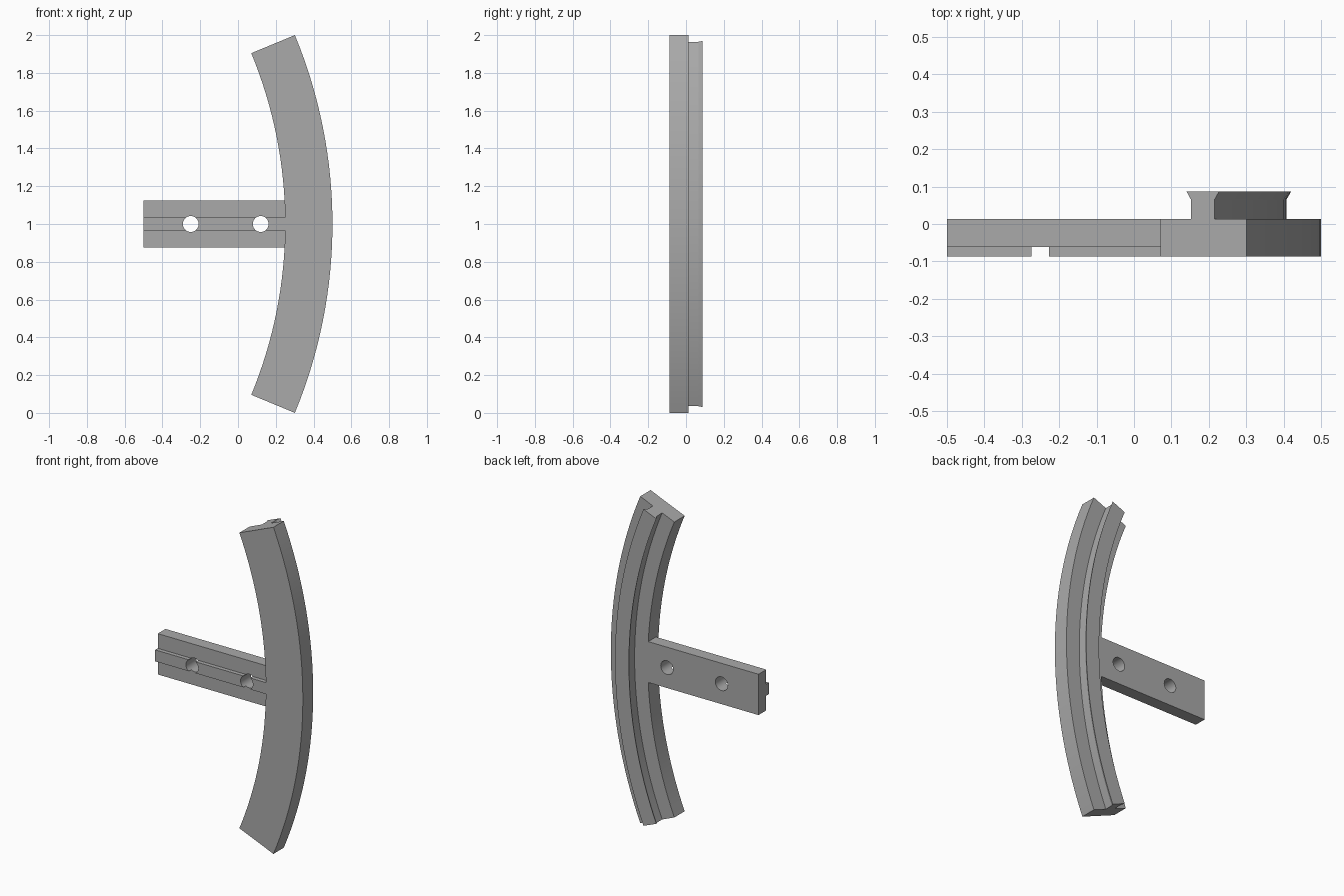
import bpy, bmesh, math
from mathutils import Matrix, Vector

if "Cube" in bpy.data.objects:
    bpy.data.objects.remove(bpy.data.objects["Cube"])

# Plain grey
grey = bpy.data.materials.new("grey")
grey.use_nodes = True
COLOUR = (0.4, 0.4, 0.4, 1)
grey.diffuse_color = COLOUR
grey.node_tree.nodes["Principled BSDF"].inputs["Base Color"].default_value = COLOUR

FRONT, BACK, TOP = -0.087, 0.013, 0.087   # depth of plate front, plate back, rail crest
SWEEP = math.radians(22.5)                # half angle of the arc
OUTER = 1 / math.sin(SWEEP)
INNER = OUTER - 0.25
CENTRE = 0.5 - OUTER


def loft(name, rings):
    """Skin a list of closed rings and cap both ends."""
    bm = bmesh.new()
    rows = [[bm.verts.new(p) for p in ring] for ring in rings]
    for a, b in zip(rows, rows[1:]):
        for i in range(len(a)):
            j = (i + 1) % len(a)
            bm.faces.new((a[i], a[j], b[j], b[i]))
    bm.faces.new(rows[0])
    bm.faces.new(rows[-1])
    bmesh.ops.recalc_face_normals(bm, faces=bm.faces)
    mesh = bpy.data.meshes.new(name)
    bm.to_mesh(mesh)
    bm.free()
    mesh.materials.append(grey)
    obj = bpy.data.objects.new(name, mesh)
    bpy.context.collection.objects.link(obj)
    return obj


def smooth(obj):
    bpy.ops.object.select_all(action="DESELECT")
    obj.select_set(True)
    bpy.context.view_layer.objects.active = obj
    bpy.ops.object.shade_smooth_by_angle(angle=math.radians(25))


# Curved plate with a dovetail rail along its back
profile = [(INNER, FRONT), (OUTER, FRONT), (OUTER, BACK),
           (2.52, BACK), (2.52, 0.065), (2.533, TOP),
           (2.439, TOP), (2.452, 0.065), (2.452, BACK), (INNER, BACK)]
STEPS = 32
rings = []
for k in range(STEPS + 1):
    a = SWEEP * (2 * k / STEPS - 1)
    rings.append([Vector((CENTRE + r * math.cos(a), y, 1 + r * math.sin(a)))
                  for r, y in profile])
smooth(loft("curved_rail", rings))

# Straight arm with a raised rib along its front
half, rib, step = 0.125, 0.035, -0.062
section = [(BACK, -half), (BACK, half), (step, half), (step, rib),
           (FRONT, rib), (FRONT, -rib), (step, -rib), (step, -half)]
arm = loft("mounting_arm", [[Vector((x, y, 1 + z)) for y, z in section]
                            for x in (-0.5, CENTRE + INNER)])

# Two bolt holes through the arm
for x in (-0.25, 0.12):
    circle = [math.tau * i / 32 for i in range(32)]
    cutter = loft("hole_cutter", [[Vector((x + 0.042 * math.cos(t), y, 1 + 0.042 * math.sin(t)))
                                   for t in circle] for y in (-0.2, 0.2)])
    cutter.hide_render = True
    cut = arm.modifiers.new("bolt_hole", "BOOLEAN")
    cut.operation = "DIFFERENCE"
    cut.solver = "EXACT"
    cut.object = cutter
    bpy.context.view_layer.objects.active = arm
    bpy.ops.object.modifier_apply(modifier=cut.name)
    bpy.data.objects.remove(cutter)
smooth(arm)
